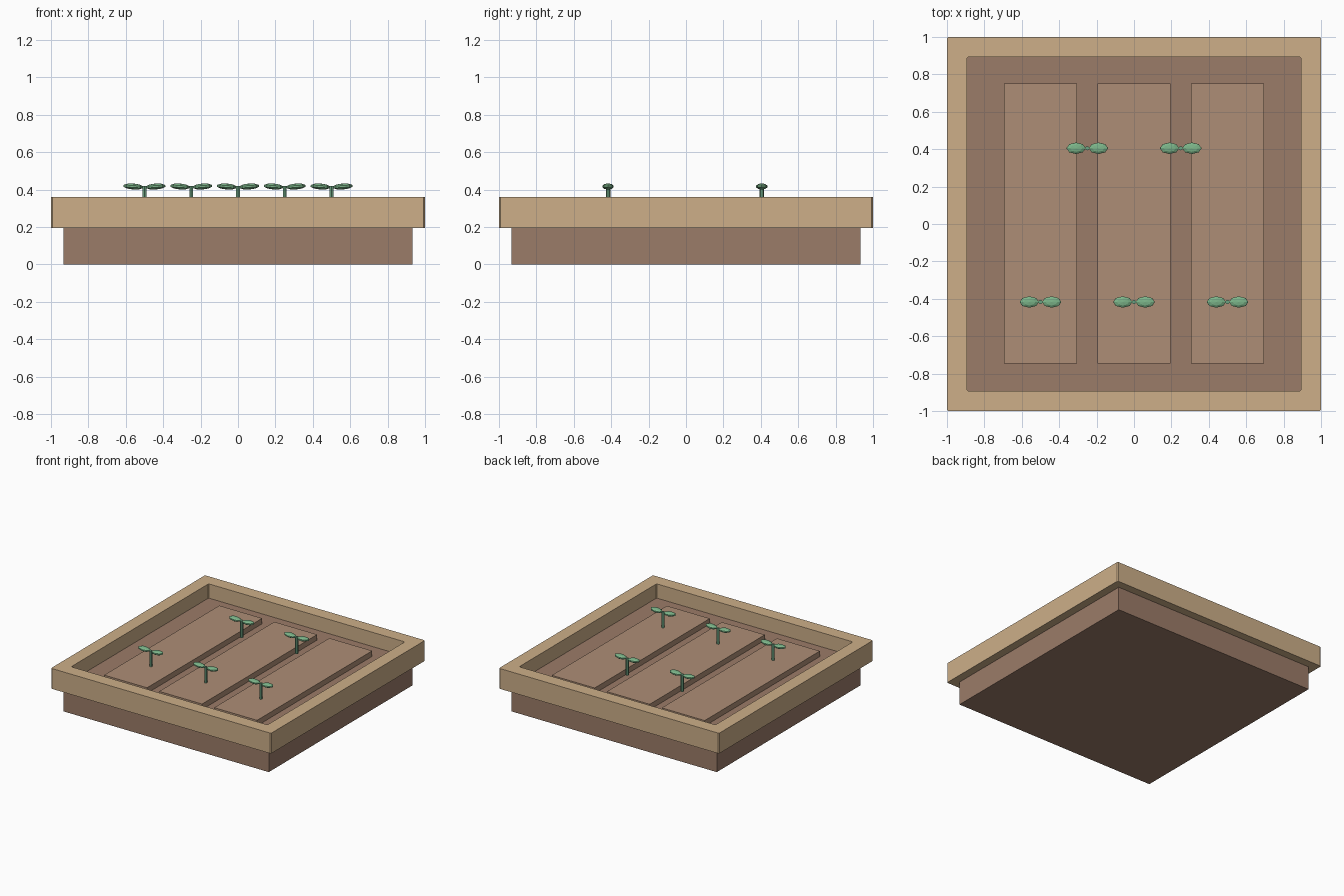
import bpy, bmesh, math
from mathutils import Matrix

if "Cube" in bpy.data.objects:
    bpy.data.objects.remove(bpy.data.objects["Cube"])


def material(name, rgb):
    m = bpy.data.materials.new(name)
    m.diffuse_color = (*rgb, 1)
    m.use_nodes = True
    m.node_tree.nodes["Principled BSDF"].inputs["Base Color"].default_value = m.diffuse_color
    return m


WOOD = material("wood", (0.61, 0.43, 0.25))
SOIL = material("soil", (0.33, 0.20, 0.14))
RIDGE = material("ridge_soil", (0.42, 0.27, 0.18))
STEM = material("stem_green", (0.15, 0.36, 0.22))
LEAF = material("leaf_green", (0.20, 0.46, 0.25))


def finish(name, bm, mat):
    bmesh.ops.recalc_face_normals(bm, faces=bm.faces)
    me = bpy.data.meshes.new(name)
    bm.to_mesh(me)
    bm.free()
    me.materials.append(mat)
    ob = bpy.data.objects.new(name, me)
    bpy.context.collection.objects.link(ob)
    return ob


def box(name, x0, x1, y0, y1, z0, z1, mat):
    bm = bmesh.new()
    bmesh.ops.create_cube(bm, size=1, matrix=Matrix.Translation(
        ((x0 + x1) / 2, (y0 + y1) / 2, (z0 + z1) / 2))
        @ Matrix.Diagonal((x1 - x0, y1 - y0, z1 - z0, 1)))
    return finish(name, bm, mat)


def square_loop(bm, half, cut, z):
    # square outline with slightly clipped corners
    h, c = half, half - cut
    pts = [(h, -c), (h, c), (c, h), (-c, h), (-h, c), (-h, -c), (-c, -h), (c, -h)]
    return [bm.verts.new((x, y, z)) for x, y in pts]


# Soil body
box("soil_bed", -0.933, 0.933, -0.933, 0.933, 0, 0.245, SOIL)

# Wooden rim: closed rectangular section swept round the clipped square
bm = bmesh.new()
loops = [square_loop(bm, h, c, z) for h, c, z in (
    (1, 0.008, 0.195), (1, 0.008, 0.362), (0.892, 0.006, 0.362), (0.892, 0.006, 0.195))]
for i in range(4):
    a, b = loops[i], loops[(i + 1) % 4]
    for j in range(8):
        k = (j + 1) % 8
        bm.faces.new((a[j], a[k], b[k], b[j]))
finish("wooden_rim", bm, WOOD)

# Planting ridges
for i, x in enumerate((-0.5, 0, 0.5)):
    box(f"ridge_{i + 1}", x - 0.195, x + 0.195, -0.745, 0.75, 0.22, 0.29, RIDGE)

# Seedlings: a stem with a pair of low-poly leaves
spots = [(-0.5, -0.417), (0, -0.417), (0.5, -0.417), (-0.25, 0.405), (0.25, 0.405)]
for i, (x, y) in enumerate(spots):
    bm = bmesh.new()
    bmesh.ops.create_cone(bm, cap_ends=True, segments=6, radius1=0.012, radius2=0.012,
                          depth=0.14, matrix=Matrix.Translation((x, y, 0.35)))
    finish(f"stem_{i + 1}", bm, STEM)
    bm = bmesh.new()
    for side in (-1, 1):
        bmesh.ops.create_uvsphere(bm, u_segments=8, v_segments=5, radius=1,
                                  matrix=Matrix.Translation((x + side * 0.06, y, 0.417))
                                  @ Matrix.Rotation(-side * math.radians(4), 4, 'Y')
                                  @ Matrix.Diagonal((0.054, 0.032, 0.016, 1)))
    finish(f"leaves_{i + 1}", bm, LEAF)
